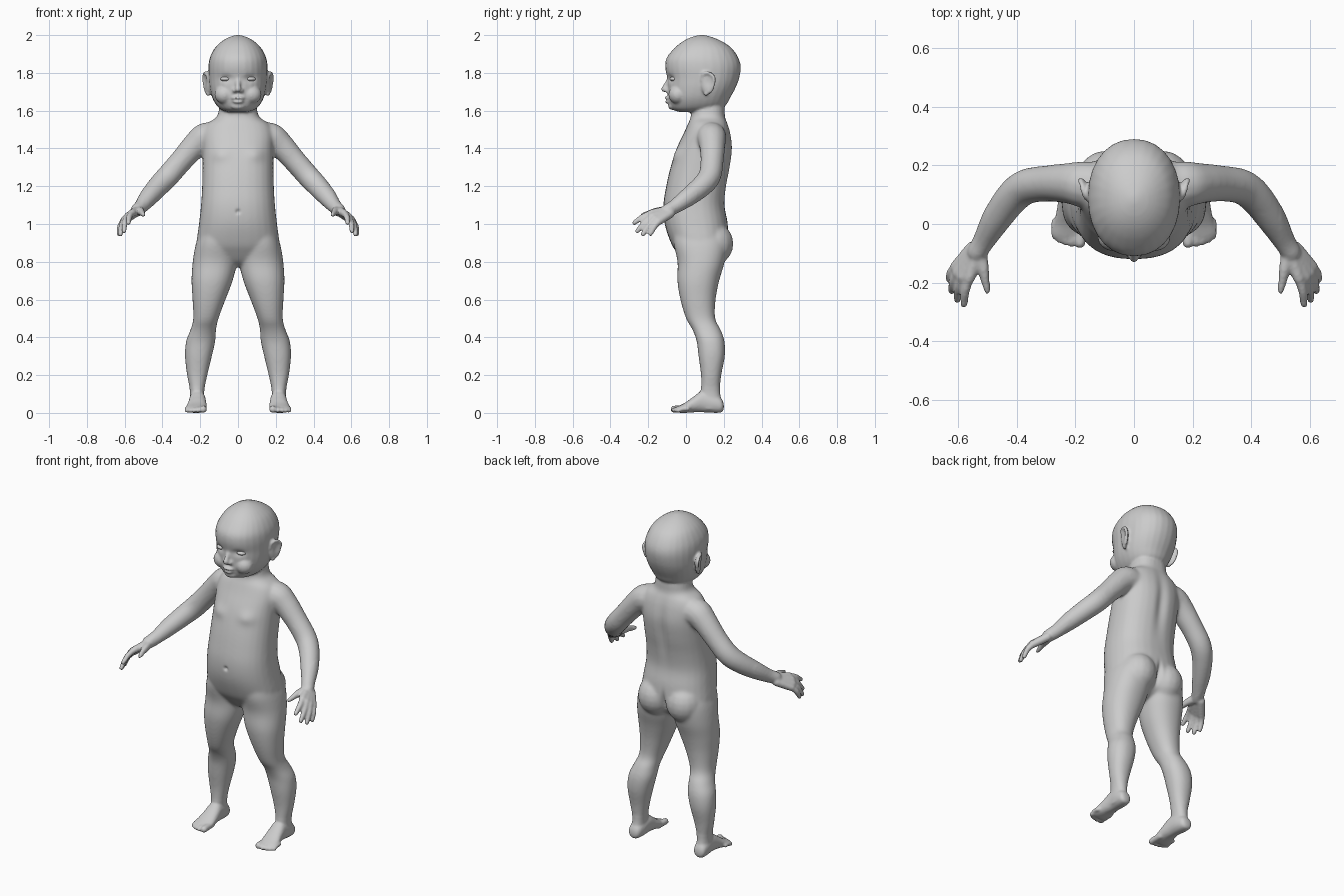
import bpy, bmesh, math
from mathutils import Vector, Matrix

verts, faces = [], []
SIDES = 28


def spline(rows, k=4):
    """Catmull-Rom resampling of rows of numbers."""
    out = []
    for i in range(len(rows) - 1):
        p0, p1 = rows[max(i - 1, 0)], rows[i]
        p2, p3 = rows[i + 1], rows[min(i + 2, len(rows) - 1)]
        for j in range(k):
            t = j / k
            out.append([0.5 * (2 * b + (c - a) * t + (2 * a - 5 * b + 4 * c - d) * t * t
                        + (3 * b - a - 3 * c + d) * t ** 3) for a, b, c, d in zip(p0, p1, p2, p3)])
    out.append(list(rows[-1]))
    return out


def skin(rings):
    n, base = len(rings[0]), len(verts)
    for r in rings:
        verts.extend(r)
    for k in range(len(rings) - 1):
        for i in range(n):
            a, b = base + k * n + i, base + k * n + (i + 1) % n
            faces.append((a, b, b + n, a + n))
    faces.append(tuple(range(base, base + n)))
    faces.append(tuple(range(len(verts) - n, len(verts))))


def loft(rows, s=1, n=2.2, along_y=False):
    """Rows: level, x min, x max, then the range on the remaining axis."""
    rings = []
    for h, x0, x1, a0, a1 in spline(rows):
        ring = []
        for i in range(SIDES):
            t = 2 * math.pi * i / SIDES
            c, q = math.cos(t), math.sin(t)
            x = (x0 + x1) / 2 + (x1 - x0) / 2 * math.copysign(abs(c) ** (2 / n), c)
            a = (a0 + a1) / 2 + (a1 - a0) / 2 * math.copysign(abs(q) ** (2 / n), q)
            ring.append((s * x, h, a) if along_y else (s * x, a, h))
        rings.append(ring)
    skin(rings)


def ball(c, r, s=1, rot=0):
    r = r if isinstance(r, tuple) else (r, r, r)
    m = (Matrix.Translation((s * c[0], c[1], c[2])) @ Matrix.Rotation(s * rot, 4, 'Z')
         @ Matrix.Diagonal((*r, 1)))
    rings = []
    for k in range(11):
        a = math.pi * (k + .15) / 10.3
        rings.append([tuple(m @ Vector((math.sin(a) * math.cos(math.pi * i / 8),
                                        math.sin(a) * math.sin(math.pi * i / 8), math.cos(a))))
                      for i in range(16)])
    skin(rings)


def tube(rows, s=1):
    """Rows: x, y, z, radius; round ends."""
    pts = [(Vector((s * p[0], p[1], p[2])), p[3]) for p in spline(rows)]
    first = (pts[0][0] - pts[1][0]).normalized()
    last = (pts[-1][0] - pts[-2][0]).normalized()
    caps = [(math.sin(a), math.cos(a)) for a in (.5, 1.0, 1.4)]
    (p, r), (q, e) = pts[0], pts[-1]
    pts = ([(p + first * r * u, r * w) for u, w in reversed(caps)] + pts
           + [(q + last * e * u, e * w) for u, w in caps])
    rings = []
    for i, (p, r) in enumerate(pts):
        d = (pts[min(i + 1, len(pts) - 1)][0] - pts[max(i - 1, 0)][0]).normalized()
        u = d.cross(Vector((0.3, 0.2, 1))).normalized()
        v = d.cross(u)
        rings.append([tuple(p + r * (u * math.cos(math.pi * k / 7) + v * math.sin(math.pi * k / 7)))
                      for k in range(14)])
    skin(rings)


# Trunk and neck: z, half width, front y, back y
trunk = [(.775, .03, .03, .10), (.80, .10, -.01, .15), (.85, .195, -.05, .20), (.90, .218, -.08, .225),
         (1.0, .207, -.113, .222), (1.1, .196, -.12, .205), (1.2, .19, -.105, .215), (1.3, .188, -.082, .235),
         (1.4, .188, -.05, .247), (1.48, .188, -.012, .237), (1.53, .165, .01, .222),
         (1.565, .115, .025, .208), (1.61, .10, .03, .205), (1.68, .09, .04, .2)]
loft([(z, -w, w, f, b) for z, w, f, b in trunk], n=2.35)

# Head
head = [(1.592, .05, -.03, .10), (1.605, .088, -.068, .17), (1.63, .115, -.085, .212), (1.67, .137, -.095, .235),
        (1.72, .15, -.097, .262), (1.77, .155, -.099, .281), (1.83, .157, -.110, .290), (1.88, .149, -.102, .277),
        (1.93, .124, -.062, .243), (1.965, .089, -.02, .194), (1.988, .05, .025, .142), (2.0, .012, .07, .098)]
loft([(z, -w, w, f, b) for z, w, f, b in head], n=2.15)

# Nose, lips and chin
tube([(0, -.088, 1.77, .012), (0, -.103, 1.74, .013), (0, -.116, 1.714, .016)])
ball((0, -.095, 1.667), (.034, .019, .010))
ball((0, -.092, 1.648), (.030, .020, .010))
ball((0, -.068, 1.625), (.04, .027, .022))

for s in (1, -1):
    # Nostrils, cheeks, ears
    ball((.017, -.102, 1.706), .012, s)
    ball((.07, -.043, 1.685), (.055, .05, .05), s)
    ball((.163, .115, 1.745), (.013, .042, .06), s, -.35)
    tube([(.155, .085, 1.76, .009), (.167, .095, 1.795, .009), (.178, .13, 1.795, .009),
          (.182, .15, 1.765, .009), (.173, .135, 1.715, .009), (.158, .105, 1.688, .011)], s)

    # Buttocks
    ball((.095, .142, .895), (.105, .11, .115), s)

    # Leg: z, inner x, outer x, front y, back y
    loft([(.98, .05, .19, -.06, .17), (.9, .015, .222, -.066, .215), (.8, .006, .24, -.045, .205),
          (.7, .028, .246, -.046, .176), (.6, .066, .241, -.03, .157), (.5, .103, .237, .0, .155),
          (.44, .116, .252, .034, .184), (.38, .12, .275, .056, .204), (.3, .138, .281, .066, .206),
          (.2, .162, .27, .079, .187), (.12, .178, .255, .078, .18), (.06, .18, .256, .07, .188),
          (.02, .185, .255, .08, .19)], s)

    # Foot: y, inner x, outer x, bottom z, top z
    loft([(.2, .205, .235, .02, .045), (.188, .185, .253, .003, .075), (.15, .175, .259, 0, .10),
          (.09, .171, .258, .003, .118), (.04, .167, .265, .003, .086), (0, .165, .274, 0, .057),
          (-.03, .168, .278, 0, .041), (-.045, .176, .272, .006, .034)], s, along_y=True)
    for x, y, r in ((.184, -.064, .019), (.212, -.066, .0135), (.233, -.061, .013),
                    (.253, -.053, .0125), (.270, -.041, .012)):
        tube([(x, .01, .022, r), (x, y + .02, .021, r), (x, y, r, r)], s)

    # Arm
    tube([(.10, .13, 1.455, .078), (.17, .135, 1.458, .08), (.225, .139, 1.418, .07),
          (.30, .138, 1.335, .062), (.37, .126, 1.255, .061), (.42, .085, 1.202, .058),
          (.47, .015, 1.145, .051), (.51, -.055, 1.095, .039), (.535, -.095, 1.073, .035)], s)

    # Palm and fingers
    digits = [((.562, -.185, 1.057), (.580, -.274, 1.006)), ((.585, -.182, 1.040), (.603, -.258, .962)),
              ((.600, -.168, 1.025), (.622, -.228, .945)), ((.608, -.146, 1.012), (.631, -.188, .948))]
    for k, (a, b) in enumerate(digits):
        m = [(p + q) / 2 for p, q in zip(a, b)]
        tube([(.533 + .006 * k, -.098 + .005 * k, 1.073 - .006 * k, .024), (*a, .020)], s)
        tube([(*a, .017), (m[0] + .005, m[1], m[2] + .006, .0155), (*b, .0125)], s)
    tube([(.527, -.105, 1.07, .026), (.513, -.155, 1.066, .021), (.506, -.195, 1.057, .016),
          (.498, -.228, 1.048, .0125)], s)

# Fuse everything into one skin
mesh = bpy.data.meshes.new("body")
mesh.from_pydata(verts, [], faces)
bm = bmesh.new()
bm.from_mesh(mesh)
bmesh.ops.recalc_face_normals(bm, faces=bm.faces)
bm.to_mesh(mesh)
bm.free()
body = bpy.data.objects.new("body", mesh)
bpy.context.collection.objects.link(body)
bpy.context.view_layer.objects.active = body
body.select_set(True)
rem = body.modifiers.new("fuse", 'REMESH')
rem.mode = 'VOXEL'
rem.voxel_size = .007
bpy.ops.object.modifier_apply(modifier="fuse")

# Blend joints strongly on trunk and limbs, gently on face, hands and feet
group = body.vertex_groups.new(name="soft")
group.add([v.index for v in body.data.vertices
           if .13 < v.co.z < 1.585 and abs(v.co.x) < .5], 1, 'REPLACE')
for name, count, vg in (("blend", 20, "soft"), ("polish", 3, "")):
    sm = body.modifiers.new(name, 'SMOOTH')
    sm.factor, sm.iterations, sm.vertex_group = .5, count, vg
    bpy.ops.object.modifier_apply(modifier=name)

# Soft dents and swellings: centre, radii, push
dents = [((.066, -.09, 1.77), (.032, .04, .018), (0, .012, 0)),
         ((0, -.11, 1.657), (.032, .03, .005), (0, .007, 0)),
         ((.185, .115, 1.752), (.02, .02, .03), (-.008, 0, 0)),
         ((.09, -.03, 1.365), (.045, .06, .035), (0, -.012, 0)),
         ((0, -.12, 1.065), (.011, .03, .011), (0, .012, 0)),
         ((0, .235, 1.33), (.03, .06, .16), (0, -.014, 0)),
         ((0, .235, .885), (.014, .06, .06), (0, -.025, 0))]
dents += [((-c[0], c[1], c[2]), r, (-p[0], p[1], p[2])) for c, r, p in dents if c[0]]
for v in body.data.vertices:
    x, y, z = v.co
    if z < .7 or abs(x) > .25:
        continue
    for c, r, p in dents:
        dz = (z - c[2]) / r[2]
        if -3 < dz < 3:
            d = dz * dz + ((x - c[0]) / r[0]) ** 2 + ((y - c[1]) / r[1]) ** 2
            if d < 9:
                v.co += Vector(p) * math.exp(-d)
bpy.ops.object.shade_smooth()

# Eyes
for side, s in (("left", 1), ("right", -1)):
    bpy.ops.mesh.primitive_uv_sphere_add(segments=24, ring_count=16, radius=1,
                                         location=(s * .066, -.063, 1.768))
    eye = bpy.context.object
    eye.name = side + "_eye"
    eye.scale = (.028, .024, .013)
    bpy.ops.object.shade_smooth()
